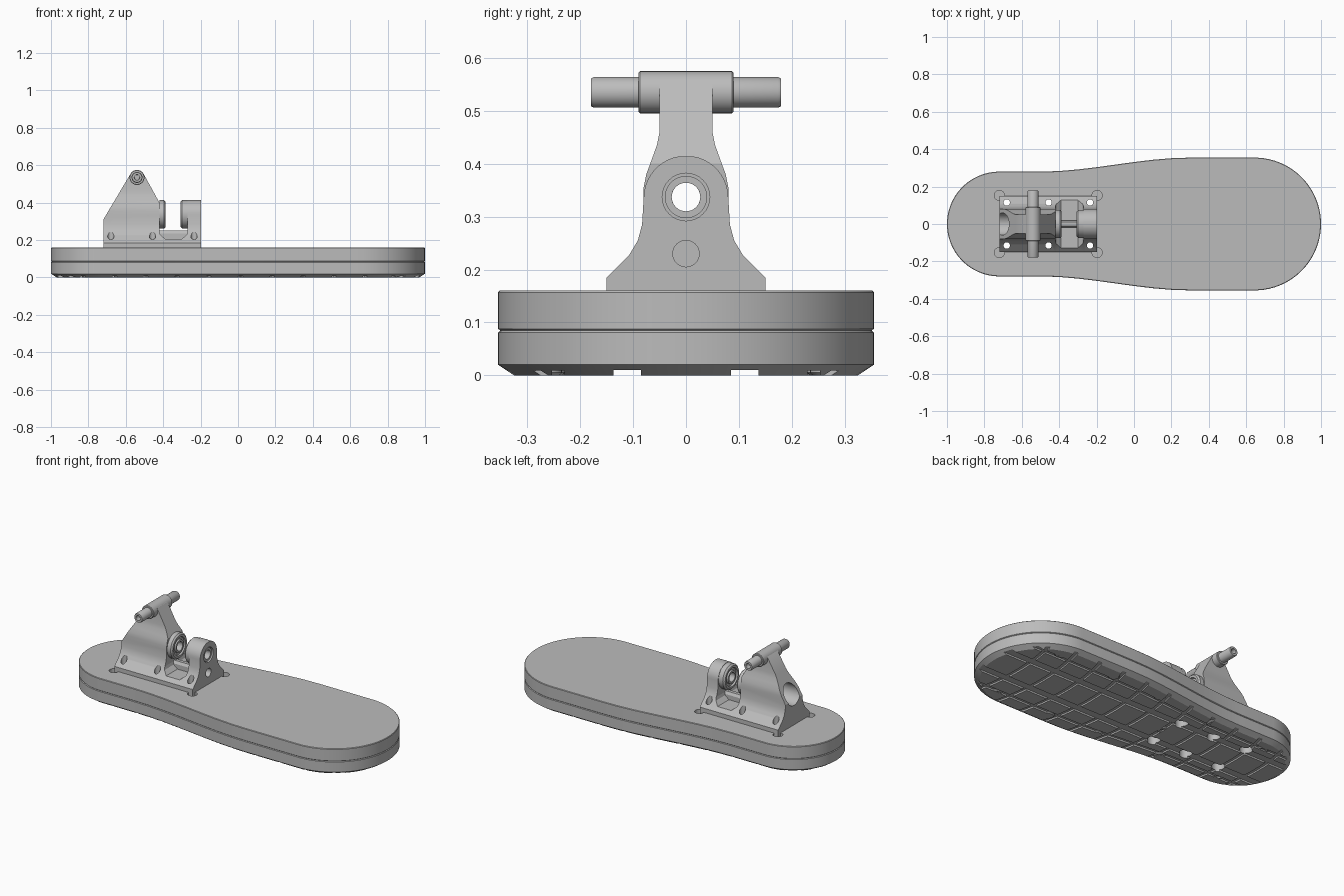
import bpy, bmesh, math
from mathutils import Vector

cube = bpy.data.objects.get("Cube")
if cube:
    bpy.data.objects.remove(cube, do_unlink=True)

grey = bpy.data.materials.new("plain_grey")
grey.use_nodes = True
grey.diffuse_color = (0.5, 0.5, 0.5, 1)
grey.node_tree.nodes["Principled BSDF"].inputs["Base Color"].default_value = (0.5, 0.5, 0.5, 1)

# Maps two section coordinates and a depth to x, y, z for each axis
PLACE = {
    "x": lambda u, v, t: Vector((t, u, v)),
    "y": lambda u, v, t: Vector((u, t, v)),
    "z": lambda u, v, t: Vector((u, v, t)),
}


def make(name, bm):
    bmesh.ops.remove_doubles(bm, verts=bm.verts, dist=1e-5)
    bmesh.ops.recalc_face_normals(bm, faces=bm.faces)
    mesh = bpy.data.meshes.new(name)
    bm.to_mesh(mesh)
    bm.free()
    mesh.materials.append(grey)
    obj = bpy.data.objects.new(name, mesh)
    bpy.context.collection.objects.link(obj)
    return obj


def loft(name, rings, axis="z"):
    """Skin a stack of (outline, depth) rings and cap both ends."""
    bm = bmesh.new()
    loops = [[bm.verts.new(PLACE[axis](u, v, t)) for u, v in pts] for pts, t in rings]
    n = len(loops[0])
    for a, b in zip(loops, loops[1:]):
        for i in range(n):
            j = (i + 1) % n
            bm.faces.new((a[i], a[j], b[j], b[i]))
    bm.faces.new(loops[0])
    bm.faces.new(loops[-1])
    return make(name, bm)


def prism(name, pts, axis, a, b):
    return loft(name, [(pts, a), (pts, b)], axis)


def lathe(name, profile, axis, centre=(0, 0), closed=False, n=32):
    """Turn a (radius, depth) profile about an axis."""
    bm = bmesh.new()
    cols = []
    for k in range(n):
        c, s = math.cos(math.tau * k / n), math.sin(math.tau * k / n)
        cols.append([bm.verts.new(PLACE[axis](centre[0] + r * c, centre[1] + r * s, t))
                     for r, t in profile])
    m = len(profile)
    for k in range(n):
        a, b = cols[k], cols[(k + 1) % n]
        for i in range(m if closed else m - 1):
            j = (i + 1) % m
            bm.faces.new((a[i], a[j], b[j], b[i]))
    return make(name, bm)


def rod(r, a, b, axis, centre, name="cutter", n=32):
    return lathe(name, [(0, a), (r, a), (r, b), (0, b)], axis, centre, n=n)


def boolean(obj, tools, operation="DIFFERENCE"):
    for tool in tools:
        tool.hide_render = True
        mod = obj.modifiers.new("cut", "BOOLEAN")
        mod.operation, mod.solver, mod.object = operation, "EXACT", tool
        bpy.context.view_layer.objects.active = obj
        bpy.ops.object.modifier_apply(modifier=mod.name)
        bpy.data.objects.remove(tool, do_unlink=True)


def mirrored(half):
    return half + [(-u, v) for u, v in reversed(half)]


# Sole outline: narrow round heel, broad round toe
def half_width(x):
    t = min(max((x + 0.5) / 0.8, 0), 1)
    return 0.28 + 0.075 * t * t * (3 - 2 * t)


def outline(inset):
    steps = 18
    toe = [(0.645 + (0.355 - inset) * math.cos(a), (0.355 - inset) * math.sin(a))
           for a in (math.pi / 2 * (i + 0.5) / steps for i in range(steps))]
    waist = [(x / 20, half_width(x / 20) - inset) for x in range(6, -12, -2)]
    heel = [(-0.72 - (0.28 - inset) * math.sin(a), (0.28 - inset) * math.cos(a))
            for a in (math.pi / 2 * (i + 0.5) / steps for i in range(steps))]
    side = toe + waist + heel
    return side + [(x, -y) for x, y in reversed(side)]


lower_sole = loft("lower_sole", [(outline(i), z) for i, z in
                  ((0.03, 0), (0, 0.02), (0, 0.081), (0.004, 0.0845))])
upper_sole = loft("upper_sole", [(outline(i), z) for i, z in
                  ((0.004, 0.0845), (0, 0.088), (0, 0.157), (0.003, 0.16))])

# Tread grooves: two straight, two following the edge, and curved cross grooves
xs = [i / 10 for i in range(-11, 12)]
for s in (-1, 1):
    straight = [(-1.1, s * 0.085), (1.1, s * 0.085), (1.1, s * 0.137), (-1.1, s * 0.137)]
    edge = ([(x, s * (0.68 * half_width(x) - 0.012)) for x in xs]
            + [(x, s * (0.68 * half_width(x) + 0.012)) for x in reversed(xs)])
    boolean(lower_sole, [prism("cutter", straight, "z", -0.1, 0.01),
                         prism("cutter", edge, "z", -0.1, 0.0095)])
ys = [i / 20 for i in range(-8, 9)]
for k in range(11):
    x0 = -0.85 + 0.165 * k
    band = ([(x0 + 0.4 * y * y - 0.012, y) for y in ys]
            + [(x0 + 0.4 * y * y + 0.012, y) for y in reversed(ys)])
    boolean(lower_sole, [prism("cutter", band, "z", -0.1, 0.009)])

# Mounting holes through both soles, and round pocket corners on top
bolts = [(x, s * 0.115) for x in (-0.68, -0.457, -0.235) for s in (-1, 1)]
for c in bolts:
    boolean(lower_sole, [rod(0.036, -0.1, 0.1, "z", c, n=24)])
    boolean(upper_sole, [rod(0.036, 0.05, 0.11, "z", c, n=24),
                         rod(0.017, 0.05, 0.2, "z", c, n=24)])
for x in (-0.72, -0.197):
    for s in (-1, 1):
        boolean(upper_sole, [rod(0.027, 0.13, 0.2, "z", (x, s * 0.153))])

# Screws under the sole
screws = [(0.92, 0), (0.55, 0), (0.18, 0), (-0.2, 0), (-0.46, 0), (-0.92, 0)]
for x, y in ((0.733, 0.266), (0.366, 0.27), (0.04, 0.26), (-0.36, 0.22), (-0.74, 0.18)):
    screws += [(x, y), (x, -y)]
for c in screws:
    lathe("sole_screw", [(0, 0.008), (0.014, 0.008), (0.016, 0), (0.026, 0),
                         (0.032, 0.005), (0.032, 0.02), (0, 0.02)], "z", c, n=20)

# Bracket cross-sections
skirt = [(0.15, 0.13), (0.15, 0.185), (0.107, 0.228), (0.091, 0.255), (0.083, 0.285), (0.08, 0.335)]
tower = mirrored(skirt + [(0.08, 0.355), (0.075, 0.38), (0.064, 0.41), (0.055, 0.435),
                          (0.05, 0.46), (0.05, 0.56)])
dome = mirrored(skirt + [(0.08 * math.cos(math.radians(a)), 0.335 + 0.08 * math.sin(math.radians(a)))
                         for a in range(9, 89, 8)])
BORE = (0, 0.337)

# Rear bracket: cross-section trimmed by its side profile
rear = prism("rear_bracket", tower, "x", -0.8, -0.3)
side = [(-0.72, 0.1), (-0.72, 0.31), (-0.576, 0.552), (-0.54, 0.575),
        (-0.505, 0.555), (-0.42, 0.4), (-0.42, 0.1)]
boolean(rear, [prism("cutter", side, "y", -0.3, 0.3)], "INTERSECT")
boolean(rear, [rod(0.06, -0.8, -0.45, "x", BORE), rod(0.027, -0.5, -0.3, "x", BORE)])

# Saddle between the two brackets
saddle = prism("saddle", tower, "x", -0.5, -0.15)
scoop = [(-0.425, 0.1), (-0.425, 0.26), (-0.415, 0.228), (-0.39, 0.207), (-0.3, 0.207),
         (-0.275, 0.228), (-0.265, 0.26), (-0.265, 0.1)]
boolean(saddle, [prism("cutter", scoop, "y", -0.3, 0.3)], "INTERSECT")
prism("saddle_rib", [(0.02, 0.18), (0.02, 0.235), (0.01, 0.25), (-0.01, 0.25),
                     (-0.02, 0.235), (-0.02, 0.18)], "x", -0.425, -0.265)

# Front bracket with bearing seat and lower socket
front = prism("front_bracket", dome, "x", -0.27, -0.197)
boolean(front, [rod(0.045, -0.212, -0.1, "x", BORE), rod(0.027, -0.3, -0.1, "x", BORE),
                rod(0.025, -0.24, -0.1, "x", (0, 0.23))])
for c in bolts:
    target = front if c[0] > -0.3 else rear
    boolean(target, [rod(0.017, 0.05, 0.4, "z", c, n=24)])

# Bearings
def bearing(name, a, b, r):
    e = (b - a) * 0.25
    lathe(name, [(0.027, a), (r, a), (r, b - e), (r - abs(e), b), (0.055, b),
                 (0.052, b - e), (0.04, b - e), (0.038, b), (0.027, b)], "x", BORE, True, 40)


bearing("rear_bearing", -0.421, -0.388, 0.076)
bearing("front_bearing", -0.269, -0.308, 0.076)
lathe("front_bush", [(0.027, -0.268), (0.04, -0.268), (0.04, -0.203), (0.027, -0.203)],
      "x", BORE, True)

# Cross pivot at the top of the rear bracket
PIVOT = (-0.54, 0.535)
lathe("pivot_barrel", [(0, -0.09), (0.037, -0.09), (0.04, -0.087), (0.04, 0.087),
                       (0.037, 0.09), (0, 0.09)], "y", PIVOT)
ends = [(0, 0.15), (0.014, 0.15), (0.015, 0.18), (0.026, 0.18), (0.029, 0.174)]
lathe("pivot_pin", [(r, -t) for r, t in ends] + ends[::-1], "y", PIVOT)

# Smooth curved surfaces, keep machined edges sharp
for obj in bpy.context.scene.objects:
    obj.select_set(obj.type == "MESH")
bpy.context.view_layer.objects.active = rear
bpy.ops.object.shade_smooth_by_angle(angle=math.radians(28))
